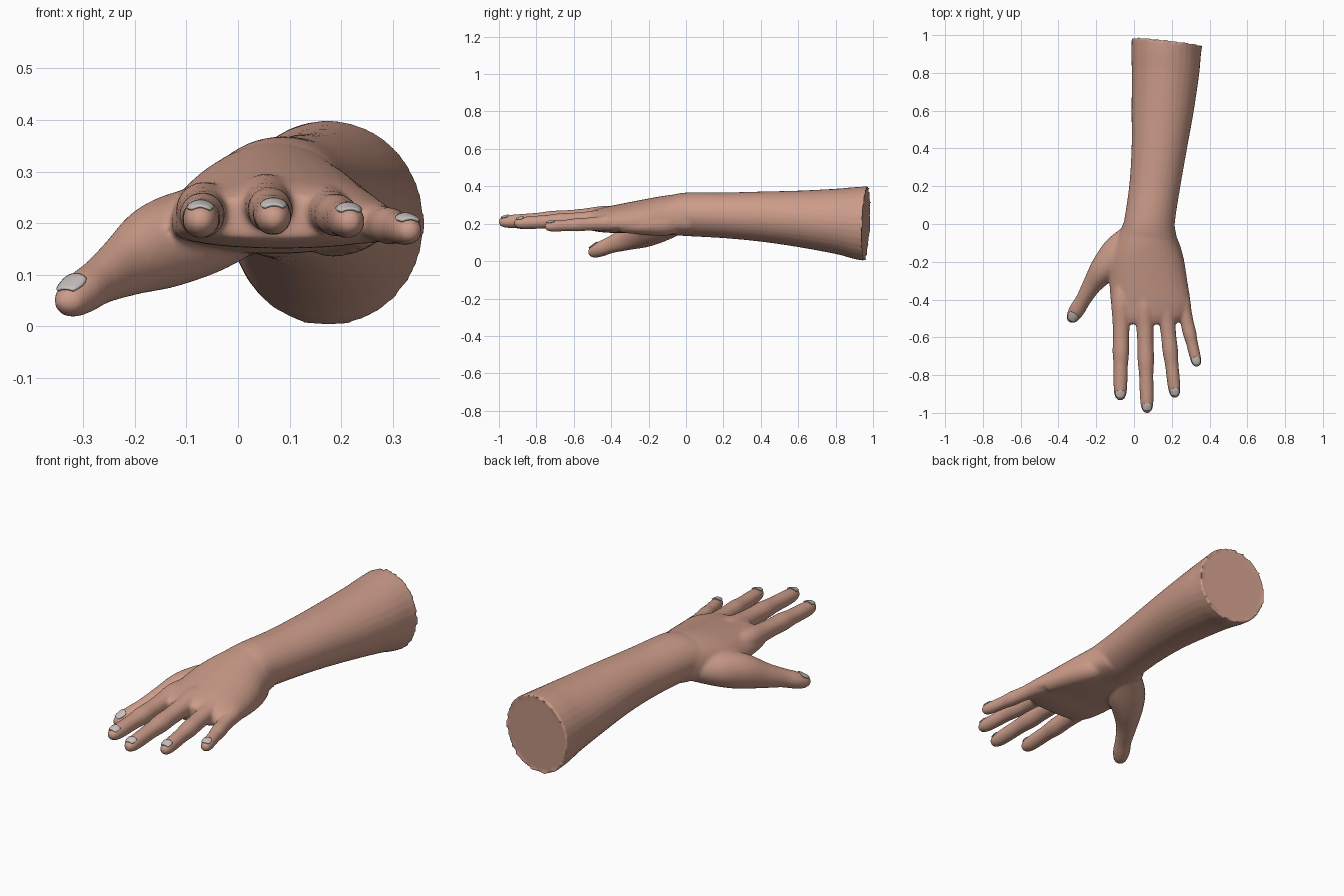
import bpy, bmesh, math
from mathutils import Vector

if "Cube" in bpy.data.objects:
    bpy.data.objects.remove(bpy.data.objects["Cube"])


def material(name, color):
    m = bpy.data.materials.new(name)
    m.diffuse_color = (*color, 1)
    m.use_nodes = True
    m.node_tree.nodes["Principled BSDF"].inputs["Base Color"].default_value = m.diffuse_color
    return m


skin = material("skin", (0.60, 0.33, 0.25))
nail_grey = material("nail grey", (0.58, 0.54, 0.52))


def spline(rows, steps=5):
    """Catmull-Rom through rows of numbers."""
    out = []
    for i in range(len(rows) - 1):
        a, b = rows[max(i - 1, 0)], rows[i]
        c, d = rows[i + 1], rows[min(i + 2, len(rows) - 1)]
        for s in range(steps):
            t = s / steps
            out.append([0.5 * (2 * q + (r - p) * t + (2 * p - 5 * q + 4 * r - w) * t * t
                               + (3 * q - p - 3 * r + w) * t ** 3)
                        for p, q, r, w in zip(a, b, c, d)])
    return out + [list(rows[-1])]


def loft(bm, rows, straight=False, flat=1.0, sides=32):
    """Skin rows of x, y, z, half width, height above, depth below."""
    rows = spline(rows)
    rings = []
    for i, (x, y, z, w, up, down) in enumerate(rows):
        a, b = rows[max(i - 1, 0)], rows[min(i + 1, len(rows) - 1)]
        tan = Vector((0, -1, 0)) if straight else (Vector(b[:3]) - Vector(a[:3])).normalized()
        side = Vector((0, 0, 1)).cross(tan).normalized()
        high = tan.cross(side)
        ring = []
        for k in range(sides):
            an = 2 * math.pi * k / sides
            c, s = math.cos(an), math.sin(an)
            h = up * s if s > 0 else -down * (-s) ** flat
            ring.append(bm.verts.new(Vector((x, y, z)) + side * w * c + high * h))
        rings.append(ring)
    for r, q in zip(rings, rings[1:]):
        for k in range(sides):
            bm.faces.new((r[k], r[(k + 1) % sides], q[(k + 1) % sides], q[k]))
    caps = [bm.faces.new(rings[0]), bm.faces.new(rings[-1])]
    return rings, caps


bm = bmesh.new()

# Forearm: near round at the cut end, flatter at the wrist
rings, caps = loft(bm, [
    (.175, .975, .200, .187, .200, .200),
    (.170, .90, .202, .184, .194, .190),
    (.167, .80, .210, .179, .177, .172),
    (.152, .60, .225, .165, .152, .150),
    (.134, .40, .238, .147, .134, .134),
    (.110, .20, .245, .136, .122, .122),
    (.080, .00, .250, .136, .117, .116),
    (.070, -.10, .240, .155, .107, .098)], straight=True)
bmesh.ops.inset_region(bm, faces=[caps[0]], thickness=.05, depth=0)
for v in caps[0].verts:
    v.co.y -= .015
for v in bm.verts:                      # slanted cut
    if v.co.y > .85:
        f = (v.co.y - .85) / .125
        v.co.y += f * (-.13 * (v.co.x - .175) + .05 * (v.co.z - .2))

# Palm: arched back, flat underside
loft(bm, [
    (.080, .02, .235, .130, .130, .098),
    (.068, -.10, .220, .165, .132, .080),
    (.068, -.20, .205, .196, .130, .063),
    (.078, -.32, .200, .208, .112, .050),
    (.088, -.42, .200, .210, .092, .048),
    (.082, -.49, .203, .190, .072, .043),
    (.070, -.53, .205, .150, .050, .035)], straight=True, flat=.6)

# Heel pad on the little finger side
loft(bm, [
    (.150, -.02, .200, .03, .03, .03),
    (.175, -.10, .195, .06, .06, .058),
    (.210, -.22, .190, .06, .06, .050),
    (.245, -.36, .190, .04, .04, .035)])

# Thumb with its fleshy base
thumb = [
    (.010, -.05, .210, .070, .070, .070),
    (-.075, -.15, .180, .095, .090, .082),
    (-.155, -.235, .155, .077, .085, .085),
    (-.220, -.320, .118, .052, .062, .062),
    (-.268, -.400, .088, .041, .046, .046),
    (-.302, -.455, .066, .042, .040, .042),
    (-.326, -.495, .050, .034, .030, .034),
    (-.338, -.513, .043, .020, .018, .020),
    (-.342, -.520, .040, .004, .004, .004)]
loft(bm, thumb)

# Fingers: knuckle point, tip point, radius
fingers = {
    "index": ((-.066, -.42, .226), (-.073, -.935, .204), .051),
    "middle": ((.055, -.43, .242), (.070, -1.003, .208), .051),
    "ring": ((.165, -.42, .229), (.219, -.922, .201), .048),
    "little": ((.252, -.40, .205), (.337, -.757, .184), .042)}
taper = [(-.40, .55), (-.2, .85), (0, 1.06), (.2, .90), (.36, .84), (.5, .86), (.64, .75),
         (.78, .73), (.89, .69), (.95, .58), (.985, .38), (1, .08)]
for base, tip, r in fingers.values():
    a, b = Vector(base), Vector(tip)
    loft(bm, [(*a.lerp(b, t), r * k, r * k, r * k) for t, k in taper])

bmesh.ops.recalc_face_normals(bm, faces=bm.faces)
mesh = bpy.data.meshes.new("hand_and_forearm")
bm.to_mesh(mesh)
bm.free()
hand = bpy.data.objects.new("hand_and_forearm", mesh)
bpy.context.collection.objects.link(hand)
mesh.materials.append(skin)

# Fuse all parts into one skin and soften the joins
mod = hand.modifiers.new("fuse", 'REMESH')
mod.mode = 'VOXEL'
mod.voxel_size = .0075
mod.use_smooth_shade = True
mod = hand.modifiers.new("soften", 'SMOOTH')
mod.factor = .5
mod.iterations = 8
bpy.context.view_layer.objects.active = hand
hand.select_set(True)
for name in ("fuse", "soften"):
    bpy.ops.object.modifier_apply(modifier=name)


def nail(name, a, b, back, radius, half_w, half_l, roll=0):
    """Rounded plate draped on the top of a fingertip."""
    a, b = Vector(a), Vector(b)
    tan = (b - a).normalized()
    side = Vector((0, 0, 1)).cross(tan).normalized()
    up = tan.cross(side)
    side, up = (side * math.cos(roll) + up * math.sin(roll),
                up * math.cos(roll) - side * math.sin(roll))
    centre = b - tan * back + up * radius
    nb = bmesh.new()
    bmesh.ops.create_grid(nb, x_segments=10, y_segments=10, size=1)
    for v in nb.verts:
        x, y = v.co.x, v.co.y
        w = half_w * math.sqrt(1 - .45 * y * y)
        drop = .35 * half_w * x * x
        v.co = centre + side * x * w + tan * y * half_l * math.sqrt(1 - .3 * x * x) - up * drop
    bmesh.ops.recalc_face_normals(nb, faces=nb.faces)
    me = bpy.data.meshes.new(name)
    nb.to_mesh(me)
    nb.free()
    me.materials.append(nail_grey)
    me.shade_smooth()
    ob = bpy.data.objects.new(name, me)
    bpy.context.collection.objects.link(ob)
    wrap = ob.modifiers.new("drape", 'SHRINKWRAP')
    wrap.target = hand
    wrap.wrap_mode = 'ABOVE_SURFACE'
    wrap.offset = .003
    thick = ob.modifiers.new("thickness", 'SOLIDIFY')
    thick.thickness = .005
    thick.offset = 0


# Nails
for name, (base, tip, r) in fingers.items():
    nail(name + "_nail", base, tip, .034, r * .66, r * .52, .022)
nail("thumb_nail", thumb[4][:3], thumb[8][:3], .044, .036, .027, .028, roll=0)
